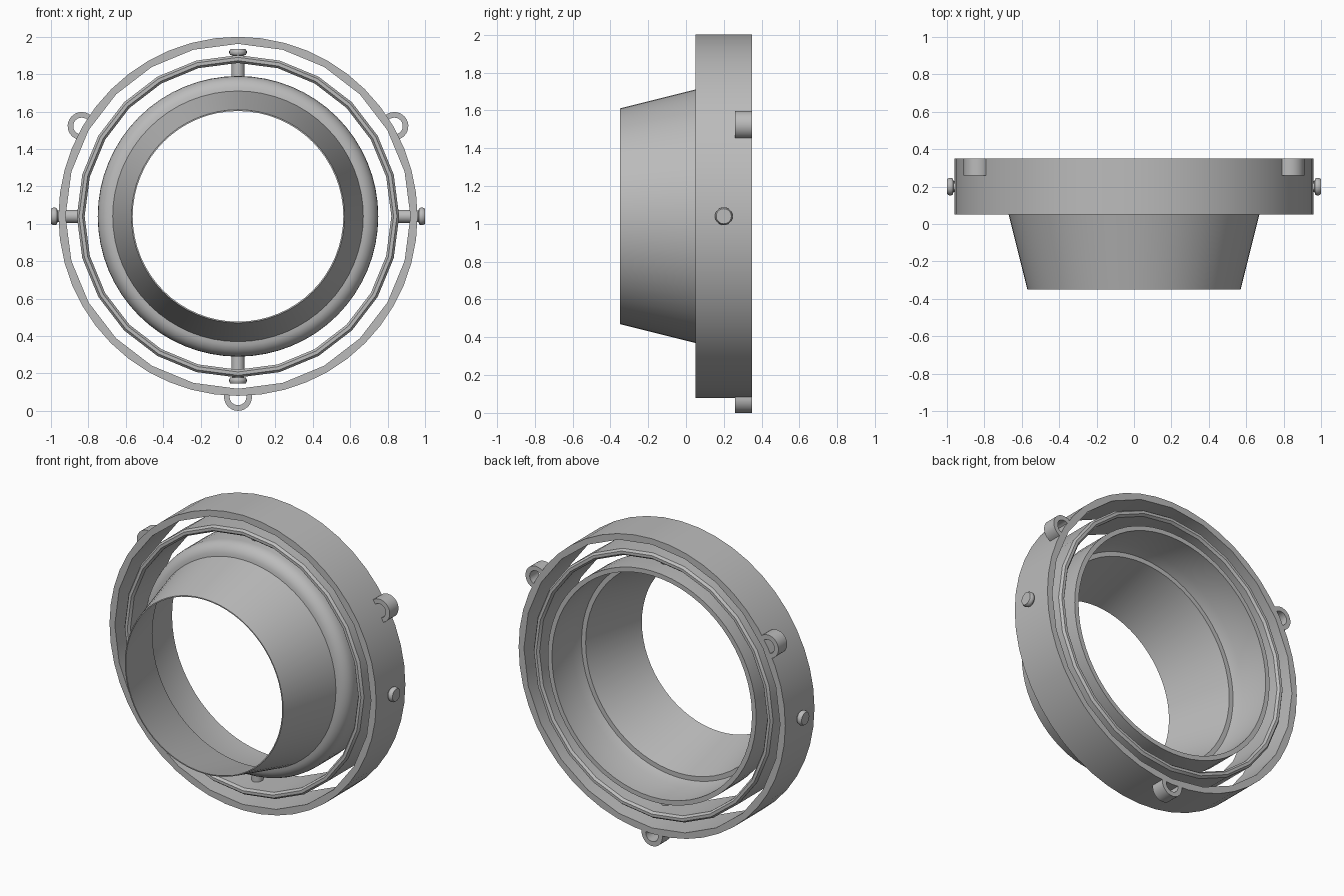
import bpy
import bmesh
from math import cos, sin, pi, radians
from mathutils import Matrix, Vector

cube = bpy.data.objects.get("Cube")
if cube:
    bpy.data.objects.remove(cube)

CENTRE = Vector((0, 0, 1.04))
MID_Y = 0.2            # plane of the pivot pins
FRONT, BACK = 0.05, 0.35

grey = bpy.data.materials.new("plain grey")
grey.use_nodes = True
GREY = (0.5, 0.5, 0.5, 1)
grey.diffuse_color = GREY
grey.node_tree.nodes["Principled BSDF"].inputs["Base Color"].default_value = GREY


def lathe(name, profile, segs, matrix, sweep=2 * pi, coarse=()):
    """Turn a closed (radius, y) profile about the y axis.
    Profile points listed in coarse get half as many sides."""
    full = sweep > 6.28
    bm = bmesh.new()
    rings = []
    for i in range(segs if full else segs + 1):
        a = sweep * i / segs - (0 if full else sweep / 2)
        ring = []
        for k, (r, y) in enumerate(profile):
            if k in coarse and i % 2:
                r *= cos(2 * pi / segs)
            ring.append(bm.verts.new((r * cos(a), y, r * sin(a))))
        rings.append(ring)
    n = len(profile)
    for i in range(segs):
        p, q = rings[i], rings[(i + 1) % len(rings)]
        for k in range(n):
            m = (k + 1) % n
            bm.faces.new((p[k], p[m], q[m], q[k]))
    if not full:
        bm.faces.new(rings[0])
        bm.faces.new(rings[-1])
    bmesh.ops.remove_doubles(bm, verts=bm.verts, dist=1e-5)
    bmesh.ops.recalc_face_normals(bm, faces=bm.faces)
    mesh = bpy.data.meshes.new(name)
    bm.to_mesh(mesh)
    bm.free()
    mesh.materials.append(grey)
    obj = bpy.data.objects.new(name, mesh)
    bpy.context.collection.objects.link(obj)
    obj.matrix_world = matrix
    bpy.ops.object.select_all(action='DESELECT')
    obj.select_set(True)
    bpy.context.view_layer.objects.active = obj
    bpy.ops.object.shade_smooth_by_angle(angle=radians(32))
    return obj


at_centre = Matrix.Translation(CENTRE)

# Outer ring: round outside, coarser inside
lathe("outer_ring", [(0.96, FRONT), (0.96, BACK), (0.922, BACK), (0.922, FRONT)],
      48, at_centre, coarse=(2, 3))

# Middle gimbal ring with softened rims
gimbal = [(0.85, FRONT), (0.862, FRONT + 0.015), (0.862, BACK - 0.015), (0.85, BACK),
          (0.832, BACK), (0.82, BACK - 0.015), (0.82, FRONT + 0.015), (0.832, FRONT)]
lathe("gimbal_ring", gimbal, 48, at_centre, coarse=range(8))

# Tapered cup with a rounded shoulder and a stepped inside
shoulder = [(0.67 + 0.08 * sin(t * pi / 12), 0.13 - 0.08 * cos(t * pi / 12))
            for t in range(7)]
cup = ([(0.57, -0.35)] + shoulder +
       [(0.75, BACK), (0.72, BACK), (0.72, 0.14), (0.70, 0.075),
        (0.67, 0.075), (0.563, -0.35)])
lathe("tapered_cup", cup, 64, at_centre)


# Pivot pins: shaft, narrow neck and rounded head
def pin(name, direction, start, end):
    profile = [(0, start), (0.035, start), (0.035, end - 0.05), (0.03, end - 0.05),
               (0.03, end - 0.035), (0.042, end - 0.032), (0.047, end - 0.022),
               (0.047, end - 0.012), (0.04, end), (0, end)]
    d = Vector(direction)
    turn = Vector((0, 1, 0)).rotation_difference(d).to_matrix().to_4x4()
    lathe(name, profile, 20,
          Matrix.Translation(CENTRE + Vector((0, MID_Y, 0))) @ turn)


for side, s in (("left", 1), ("right", -1)):
    pin(side + "_pivot_pin", (s, 0, 0), 0.83, 1.0)
for side, s in (("top", 1), ("bottom", -1)):
    pin(side + "_pivot_pin", (0, 0, s), 0.735, 0.895)

# Half-round mounting lugs at the back of the outer ring
lug = [(0.075, 0.26), (0.075, BACK), (0.045, BACK), (0.045, 0.26)]
for side, angle in (("left", 30), ("right", 150), ("bottom", 270)):
    place = (at_centre @ Matrix.Rotation(-radians(angle), 4, 'Y')
             @ Matrix.Translation((0.965, 0, 0)))
    lathe(side + "_mounting_lug", lug, 16, place, sweep=radians(200))
